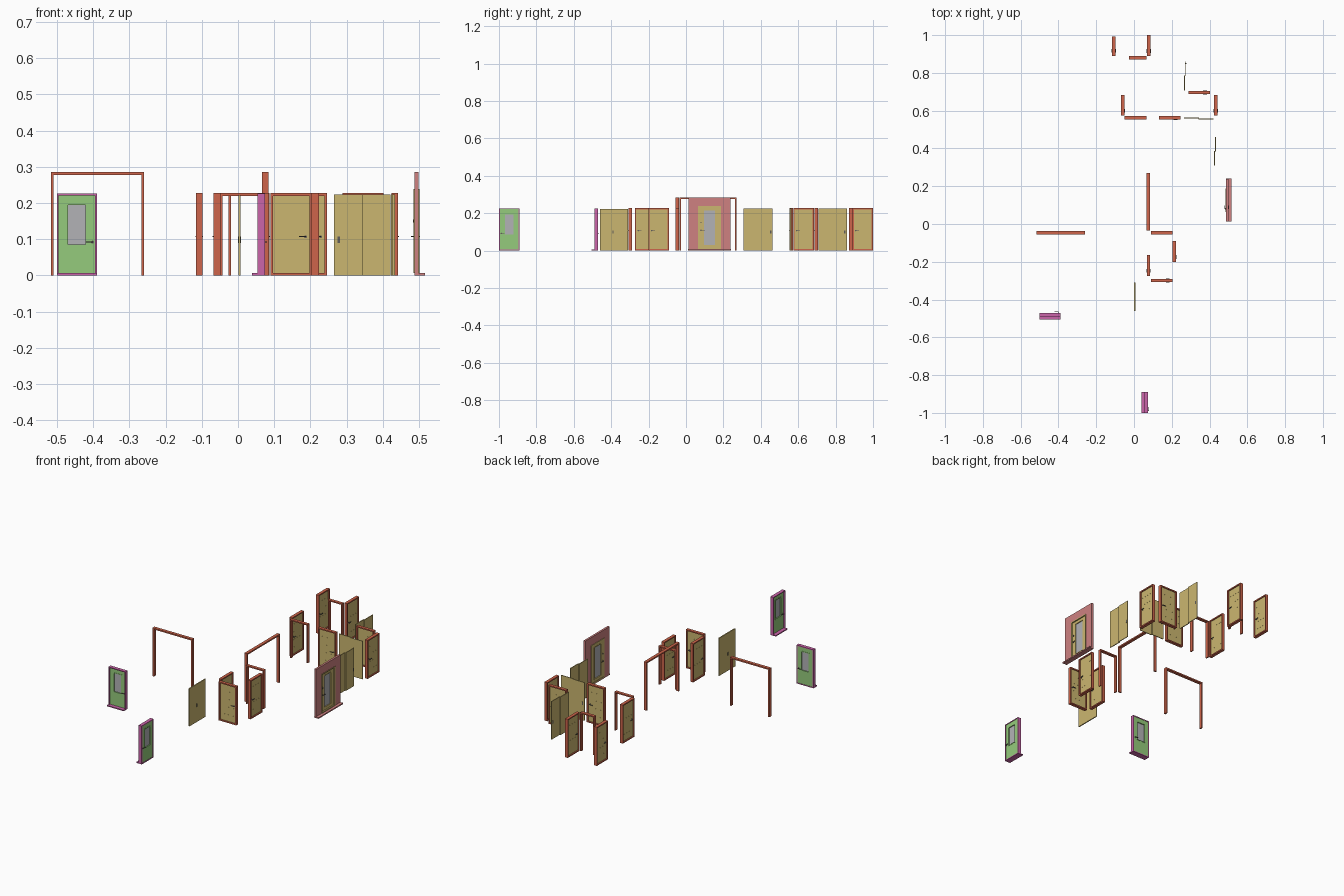
import bpy, bmesh
from math import radians
from mathutils import Matrix, Vector

if "Cube" in bpy.data.objects:
    bpy.data.objects.remove(bpy.data.objects["Cube"])


def mat(name, c):
    m = bpy.data.materials.new(name)
    m.diffuse_color = (*c, 1)
    m.use_nodes = True
    m.node_tree.nodes["Principled BSDF"].inputs["Base Color"].default_value = m.diffuse_color
    return m


RED = mat("red_frame", (0.62, 0.13, 0.07))
TAN = mat("tan_leaf", (0.60, 0.47, 0.16))
GREEN = mat("green_leaf", (0.30, 0.60, 0.20))
MAG = mat("magenta_frame", (0.60, 0.13, 0.40))
PINK = mat("pink_surround", (0.62, 0.22, 0.22))
GLASS = mat("grey_glass", (0.45, 0.45, 0.47))
DARK = mat("dark_metal", (0.12, 0.11, 0.10))


def part(name, boxes, m, place, rods=()):
    """Boxes (u0,u1,v0,v1,z0,z1) and rods (u,v0,v1,z,r) in local door space."""
    bm = bmesh.new()
    for a, b, c, d, e, f in boxes:
        M = Matrix.Translation(((a + b) / 2, (c + d) / 2, (e + f) / 2)) @ \
            Matrix.Diagonal((b - a, d - c, f - e, 1))
        bmesh.ops.create_cube(bm, size=1, matrix=M)
    for u, c, d, z, r in rods:
        M = Matrix.Translation((u, (c + d) / 2, z)) @ Matrix.Rotation(radians(90), 4, 'X')
        bmesh.ops.create_cone(bm, cap_ends=True, segments=12, radius1=r, radius2=r,
                              depth=d - c, matrix=M)
    bm.transform(place)
    me = bpy.data.meshes.new(name)
    bm.to_mesh(me)
    bm.free()
    me.materials.append(m)
    ob = bpy.data.objects.new(name, me)
    bpy.context.collection.objects.link(ob)


def at(x, y, rot):
    return Matrix.Translation((x, y, 0)) @ Matrix.Rotation(radians(rot), 4, 'Z')


def ring(u0, u1, z0, z1, t, v0, v1, bottom=True):
    b = [(u0, u0 + t, v0, v1, z0, z1), (u1 - t, u1, v0, v1, z0, z1),
         (u0 + t, u1 - t, v0, v1, z1 - t, z1)]
    if bottom:
        b.append((u0 + t, u1 - t, v0, v1, z0, z0 + t))
    return b


def lever(name, u, z, v0, v1, side, P):
    """Lever handle on both faces, pointing towards side."""
    tip = u + side * 0.018
    lo, hi = min(u, tip), max(u, tip)
    boxes = [(lo, hi, v0 - .008, v0 - .005, z - .0015, z + .0015),
             (lo, hi, v1 + .005, v1 + .008, z - .0015, z + .0015)]
    rods = [(u, v0 - .002, v1 + .002, z, .004), (u, v0 - .008, v1 + .008, z, .0015)]
    part(name, boxes, DARK, P, rods)


# Interior doors and open frames
H = 0.227


def interior(i, x, y, rot, w, door=True, side=1, h=H, t=.007):
    P = at(x, y, rot)
    part(f"door_frame_{i}", ring(-w / 2, w / 2, 0, h, t, -.009, .009, door), RED, P)
    if door:
        u = w / 2 - t
        part(f"door_leaf_{i}", [(-u, u, -.003, .003, t, h - t)], TAN, P)
        strips = [(-u + .012, u - .012, -.0034, .0034, z - .0006, z + .0006)
                  for z in (.045, .09, .135, .18)]
        part(f"leaf_inlay_{i}", strips, TAN, P)
        lever(f"door_handle_{i}", -side * (u - .011), .107, -.003, .003, side, P)


interior(1, -.107, .942, 90, .103)
interior(2, .078, .945, 90, .110)
interior(3, .020, .881, 0, .092, door=False)
interior(4, .345, .696, 0, .114, side=-1)
interior(5, .008, .562, 0, .116, door=False)
interior(6, .189, .562, 0, .114, side=-1)
interior(7, -.059, .629, 90, .110)
interior(8, .433, .629, 90, .110)
interior(9, .147, -.046, 0, .115, door=False)
interior(10, .147, -.299, 0, .115, side=-1)
interior(11, .214, -.146, 90, .110)
interior(12, .077, -.219, 90, .110)

# Wide open passages
interior(13, .075, .118, 90, .305, door=False, h=.285, t=.008)
interior(14, -.388, -.046, 0, .258, door=False, h=.285, t=.008)


# Sliding cupboard leaves
def sliding(i, x, y, rot, w, pull):
    P = at(x, y, rot)
    h = .224
    part(f"sliding_leaf_{i}", [(-w / 2, .001, .0005, .005, 0, h),
                               (-.001, w / 2, -.005, -.0005, 0, h)], TAN, P)
    v = .00275 if pull < 0 else -.00275
    part(f"sliding_pull_{i}", [(pull - .003, pull + .003, v - .003, v + .003, .09, .108)],
         DARK, P)


sliding(1, .271, .784, 90, .153, .065)
sliding(2, .343, .559, 0, .156, -.065)
sliding(3, .428, .385, 90, .153, .068)

# Single wide leaf
P = at(.004, -.385, 90)
part("wide_leaf", [(-.075, .075, -.003, .003, 0, .222)], TAN, P)
part("wide_leaf_pull", [(-.009, -.003, -.0045, .0045, .09, .108)], DARK, P)


# Glazed leaf: stiles and rails, pane, bead
def glazed(name, w, z0, z1, gw, gz0, gz1, v0, v1, m, P):
    u, g = w / 2, gw / 2
    part(name, [(-u, -g, v0, v1, z0, z1), (g, u, v0, v1, z0, z1),
                (-g, g, v0, v1, z0, gz0), (-g, g, v0, v1, gz1, z1)], m, P)
    vm = (v0 + v1) / 2
    part(name + "_pane", [(-g, g, vm - .001, vm + .001, gz0, gz1)], GLASS, P)
    part(name + "_bead", ring(-g - .003, g + .003, gz0 - .003, gz1 + .003, .004,
                              v0 - .0015, v1 + .0015), m, P)


# Green exterior doors with sills
for i, (x, y, rot) in enumerate([(-.445, -.480, 0), (.064, -.945, -90)]):
    P = at(x, y, rot)
    part(f"exterior_frame_{i}", ring(-.055, .055, 0, .226, .005, -.010, .010), MAG, P)
    part(f"exterior_sill_{i}", [(-.055, .055, -.025, -.010, 0, .006)], MAG, P)
    glazed(f"exterior_leaf_{i}", .100, .005, .221, .050, .085, .195, -.002, .008, GREEN, P)
    lever(f"exterior_handle_{i}", .043, .092, -.002, .008, -1, P)

# Main entrance with surround
P = at(.491, .126, 90)
s = .006
part("entrance_surround", ring(-.112, .112, 0, .285, .05, -.008, .004, False), PINK, P)
part("entrance_sill", [(-.114, .114, -.025, .004, 0, .007)], PINK, P)
part("entrance_frame", ring(-.062, .062, .007, .238, s, -.010, .007), TAN, P)
glazed("entrance_leaf", .112, .013, .232, .060, .03, .215, -.003, .005, TAN, P)
lever("entrance_handle", -.046, .108, -.003, .005, 1, P)
part("entrance_lock", [], DARK, P, [(-.046, -.006, .008, .15, .004)])
